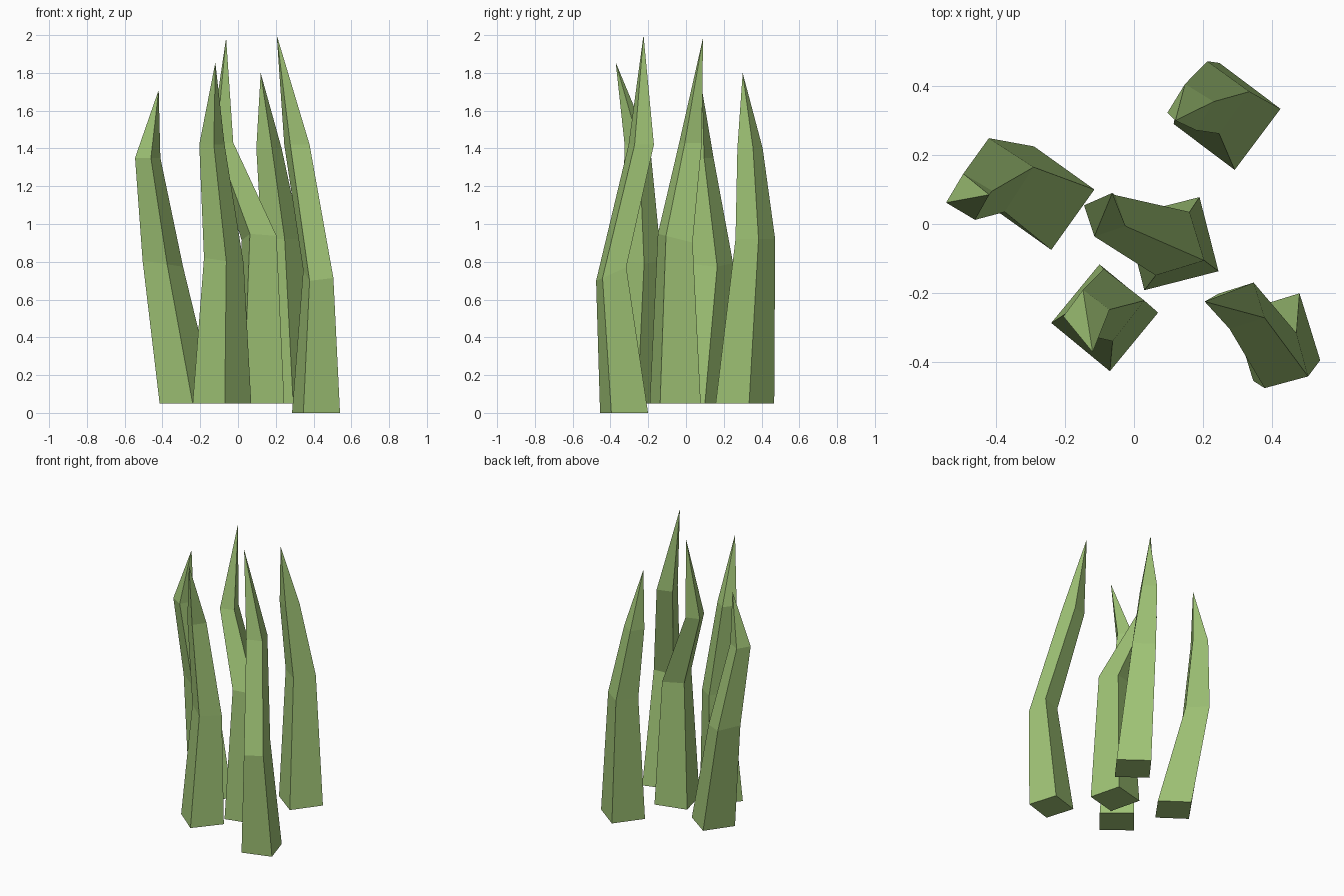
import bpy, bmesh

green = bpy.data.materials.new("grass_green")
green.diffuse_color = (0.35, 0.55, 0.18, 1)


def blade(name, rings, tip):
    """Square-section blade. Ring: centre x, y, z, corner offset dx, dy, z-slope in x, y."""
    bm = bmesh.new()
    loops = []
    for x, y, z, dx, dy, sx, sy in rings:
        offsets = [(dx, dy), (-dy, dx), (-dx, -dy), (dy, -dx)]
        loops.append([bm.verts.new((x + a, y + b, z + sx * a + sy * b)) for a, b in offsets])
    bm.faces.new(loops[0][::-1])
    for low, high in zip(loops, loops[1:]):
        for i in range(4):
            j = (i + 1) % 4
            bm.faces.new((low[i], low[j], high[j], high[i]))
    top = bm.verts.new(tip)
    for i in range(4):
        bm.faces.new((loops[-1][i], loops[-1][(i + 1) % 4], top))
    bmesh.ops.recalc_face_normals(bm, faces=bm.faces[:])
    mesh = bpy.data.meshes.new(name)
    bm.to_mesh(mesh)
    bm.free()
    mesh.materials.append(green)
    bpy.context.collection.objects.link(bpy.data.objects.new(name, mesh))


# Back blades
blade("back_right_blade", [
    (0.27, 0.312, 0.05, 0.155, 0.022, 0, 0),
    (0.23, 0.367, 0.92, 0.105, 0.017, 0, 0),
    (0.164, 0.339, 1.40, 0.067, 0.016, 0, 0)], (0.12, 0.30, 1.80))
blade("back_left_blade", [
    (-0.265, 0.075, 0.05, 0.15, 0.025, 0, 0),
    (-0.398, 0.142, 0.79, 0.107, 0.023, -0.15, 0),
    (-0.478, 0.079, 1.35, 0.067, 0.017, 0, 0)], (-0.42, 0.085, 1.71))

# Middle blade
blade("middle_blade", [
    (0.11, -0.057, 0.05, 0.135, -0.08, 0, 0),
    (0.112, -0.057, 0.925, 0.092, -0.049, 0, -0.25),
    (-0.085, 0.024, 1.43, 0.06, -0.03, 0, 0)], (-0.063, 0.09, 1.985))

# Front blades
blade("front_left_blade", [
    (-0.085, -0.272, 0.05, 0.155, 0.015, 0, 0),
    (-0.075, -0.235, 0.805, 0.105, 0.013, -0.15, 0),
    (-0.138, -0.258, 1.42, 0.067, 0.01, 0, 0)], (-0.12, -0.372, 1.855))
blade("front_right_blade", [
    (0.413, -0.328, 0.0, 0.127, -0.067, 0, 0),
    (0.425, -0.396, 0.735, 0.08, -0.046, 0, 0.45),
    (0.312, -0.237, 1.42, 0.067, -0.035, 0, 0)], (0.205, -0.225, 2.0))
